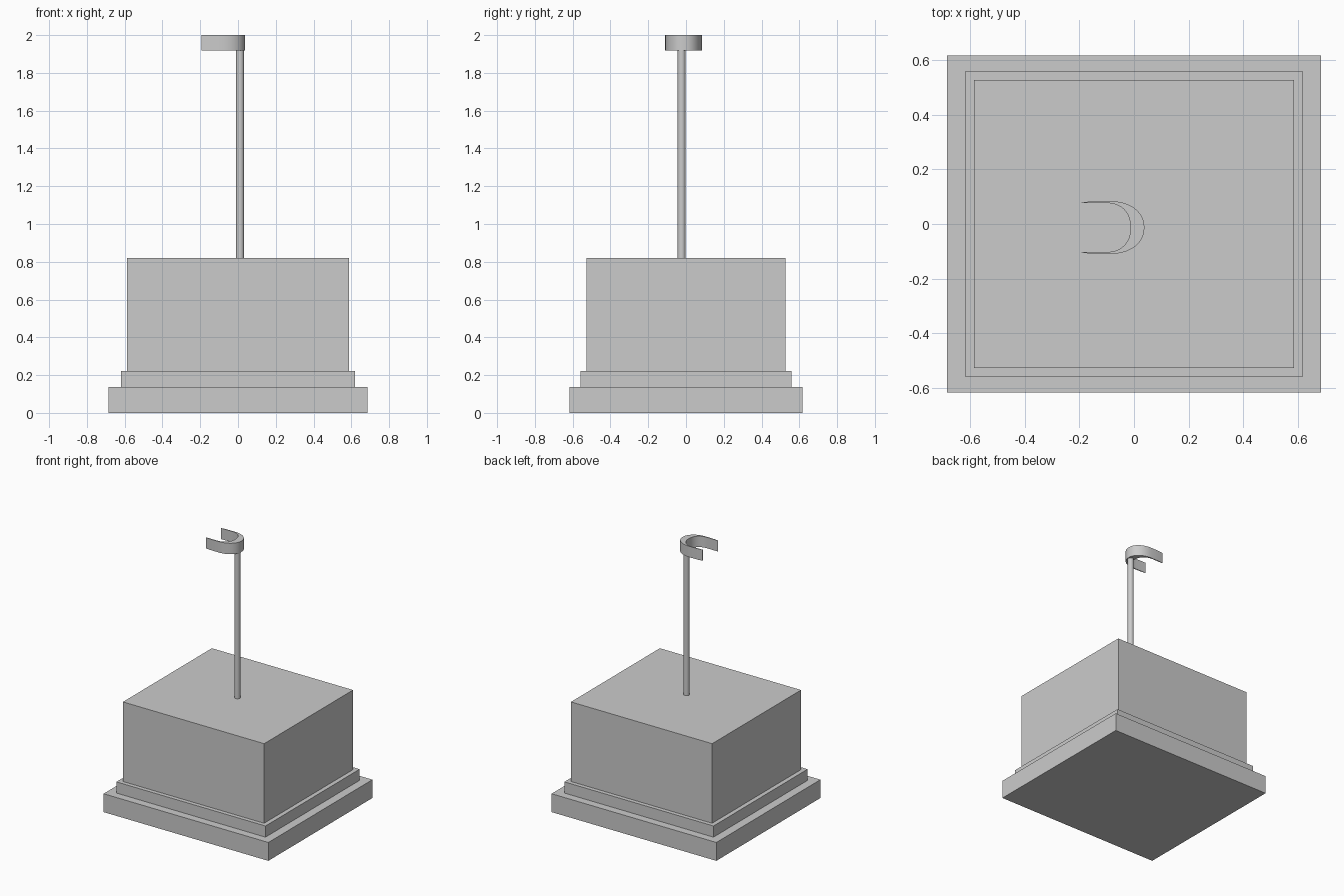
import bpy, bmesh
from math import sin, cos, pi, radians

if "Cube" in bpy.data.objects:
    bpy.data.objects.remove(bpy.data.objects["Cube"])


def smooth(obj):
    bpy.ops.object.select_all(action='DESELECT')
    obj.select_set(True)
    bpy.context.view_layer.objects.active = obj
    bpy.ops.object.shade_smooth_by_angle(angle=radians(30))


def box(name, width, depth, z0, z1):
    bpy.ops.mesh.primitive_cube_add(size=1, location=(0, 0, (z0 + z1) / 2))
    obj = bpy.context.object
    obj.name = name
    obj.scale = (width, depth, z1 - z0)
    bpy.ops.object.transform_apply(location=False, rotation=False, scale=True)


# Stepped plinth
box("plinth_base", 1.37, 1.236, 0.0, 0.138)
box("plinth_step", 1.24, 1.118, 0.138, 0.222)
box("plinth_block", 1.174, 1.056, 0.222, 0.82)

# Slim pole
bpy.ops.mesh.primitive_cylinder_add(vertices=32, radius=0.021, depth=1.1,
                                    location=(0.011, -0.023, 1.37))
pole = bpy.context.object
pole.name = "pole"
smooth(pole)


# Open clip: U-shaped band that thins towards its two tips
def half_curve(cx, rx, ry, power, steps=32):
    pts = []
    for i in range(steps + 1):
        a = pi / 2 - pi * i / steps
        c, s = max(cos(a), 0.0), sin(a)
        side = 1 if s >= 0 else -1
        pts.append((cx + rx * c ** (2 / power), side * ry * abs(s) ** (2 / power)))
    return pts


tip = -0.193
outer = [(tip, 0.0915), (-0.16, 0.096), *half_curve(-0.09, 0.128, 0.097, 2.15),
         (-0.16, -0.096), (tip, -0.0915)]
inner = [(tip, 0.0895), (-0.16, 0.0898), *half_curve(-0.105, 0.092, 0.09, 2.3),
         (-0.16, -0.0898), (tip, -0.0895)]

bm = bmesh.new()
rings = [[bm.verts.new((x, y - 0.013, z)) for x, y in line]
         for line, z in ((outer, 1.918), (outer, 2.0), (inner, 2.0), (inner, 1.918))]
for a, b in zip(rings, rings[1:] + rings[:1]):
    for i in range(len(a) - 1):
        bm.faces.new((a[i], a[i + 1], b[i + 1], b[i]))
for end in (0, -1):
    bm.faces.new([r[end] for r in rings])
bmesh.ops.recalc_face_normals(bm, faces=bm.faces)
mesh = bpy.data.meshes.new("clip")
bm.to_mesh(mesh)
bm.free()
clip = bpy.data.objects.new("clip", mesh)
bpy.context.collection.objects.link(clip)
smooth(clip)
